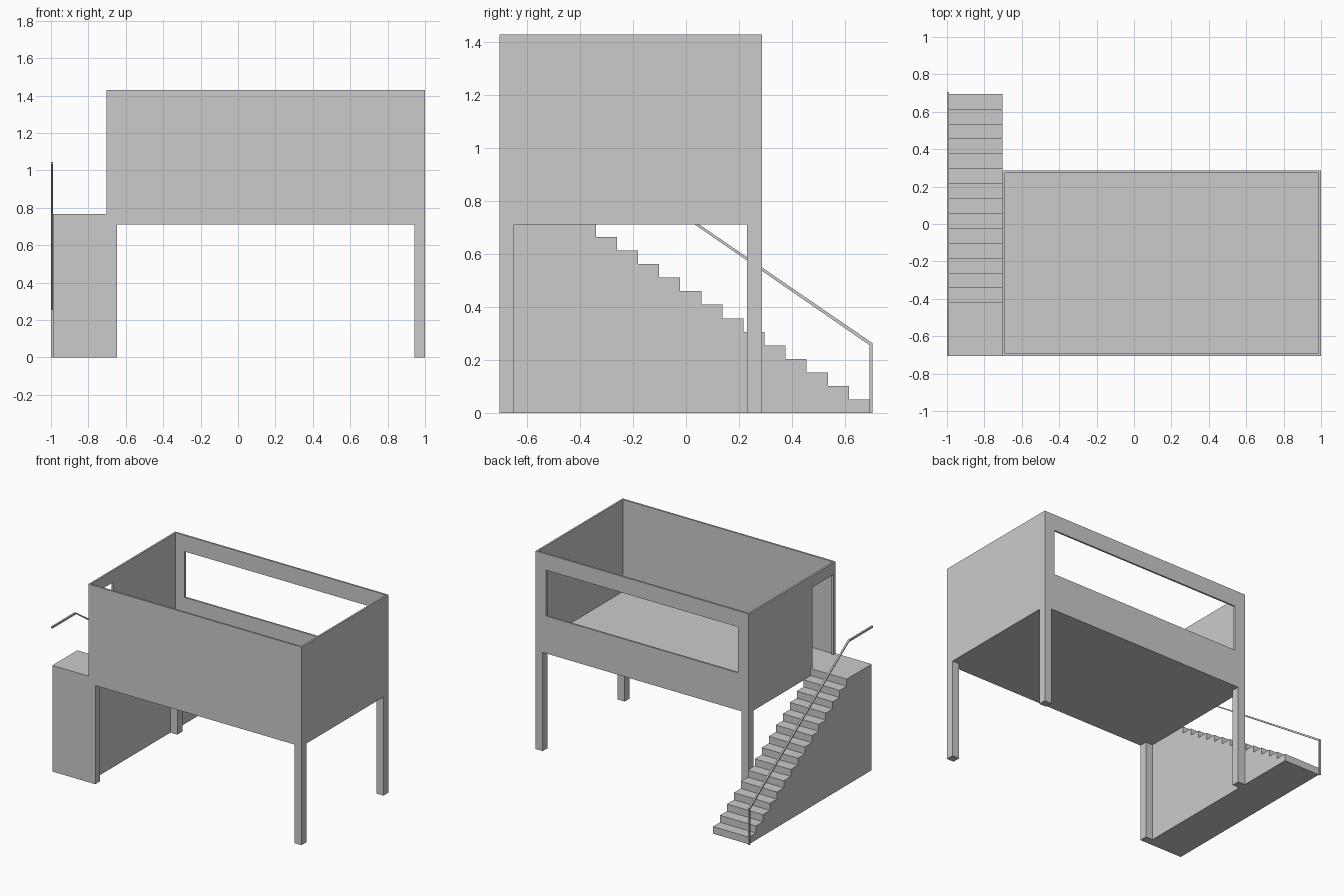
import bpy, bmesh
from mathutils import Vector

if "Cube" in bpy.data.objects:
    bpy.data.objects.remove(bpy.data.objects["Cube"])

X0, X1, Y0, Y1 = -0.702, 1.0, -0.705, 0.287   # room footprint
Z0, Z1, FLOOR = 0.712, 1.43, 0.766            # underside, wall top, floor level
WALL, LEG = 0.013, 0.056


def new_object(name, bm):
    bmesh.ops.recalc_face_normals(bm, faces=bm.faces)
    mesh = bpy.data.meshes.new(name)
    bm.to_mesh(mesh)
    bm.free()
    obj = bpy.data.objects.new(name, mesh)
    bpy.context.collection.objects.link(obj)
    return obj


def box(name, x0, x1, y0, y1, z0, z1):
    bm = bmesh.new()
    bmesh.ops.create_cube(bm, size=1)
    for v in bm.verts:
        v.co = ((x0 + x1) / 2 + v.co.x * (x1 - x0),
                (y0 + y1) / 2 + v.co.y * (y1 - y0),
                (z0 + z1) / 2 + v.co.z * (z1 - z0))
    return new_object(name, bm)


def extrude_side_profile(name, points, x0, x1):
    """Extrude a (y, z) outline along x."""
    bm = bmesh.new()
    face = bm.faces.new([bm.verts.new((x0, y, z)) for y, z in points])
    ext = bmesh.ops.extrude_face_region(bm, geom=[face])
    moved = [g for g in ext["geom"] if isinstance(g, bmesh.types.BMVert)]
    bmesh.ops.translate(bm, verts=moved, vec=Vector((x1 - x0, 0, 0)))
    return new_object(name, bm)


def cut(target, cutter):
    cutter.hide_render = True
    mod = target.modifiers.new("cut", 'BOOLEAN')
    mod.operation, mod.solver, mod.object = 'DIFFERENCE', 'EXACT', cutter
    bpy.context.view_layer.objects.active = target
    bpy.ops.object.modifier_apply(modifier=mod.name)
    bpy.data.objects.remove(cutter)


# Open-topped room with floor slab, long rear window and side doorway
room = box("room_shell", X0, X1, Y0, Y1, Z0, Z1)
cut(room, box("interior_cutter", X0 + WALL, X1 - WALL, Y0 + WALL, Y1 - WALL, FLOOR, Z1 + 0.2))
cut(room, box("window_cutter", X0 + 0.084, X1 - 0.084, Y1 - 0.1, Y1 + 0.1, 0.982, 1.313))
cut(room, box("door_cutter", X0 - 0.1, X0 + 0.1, -0.678, -0.44, FLOOR, 1.345))

# Corner legs
for side, x in (("left", X0), ("right", X1 - LEG)):
    for end, y in (("front", Y0), ("back", Y1 - LEG)):
        box(f"{end}_{side}_leg", x, x + LEG, y, y + LEG, 0, Z0)

# Solid staircase with landing
STEPS, TOE, LANDING = 15, 0.695, -0.42
rise, run = FLOOR / STEPS, (TOE - LANDING) / (STEPS - 1)
profile = [(Y0, 0)]
for i in range(STEPS):
    y = TOE - i * run
    profile += [(y, i * rise), (y, (i + 1) * rise)]
profile.append((Y0, FLOOR))
extrude_side_profile("staircase", profile, -0.989, X0)

# Handrail: post, slope and level run over the landing
rail = [(0.705, 0), (0.705, 0.263), (-0.435, 1.044), (Y0, 1.044),
        (Y0, 1.032), (-0.431, 1.032), (0.693, 0.256), (0.693, 0)]
extrude_side_profile("handrail", rail, -1.0, -0.988)
